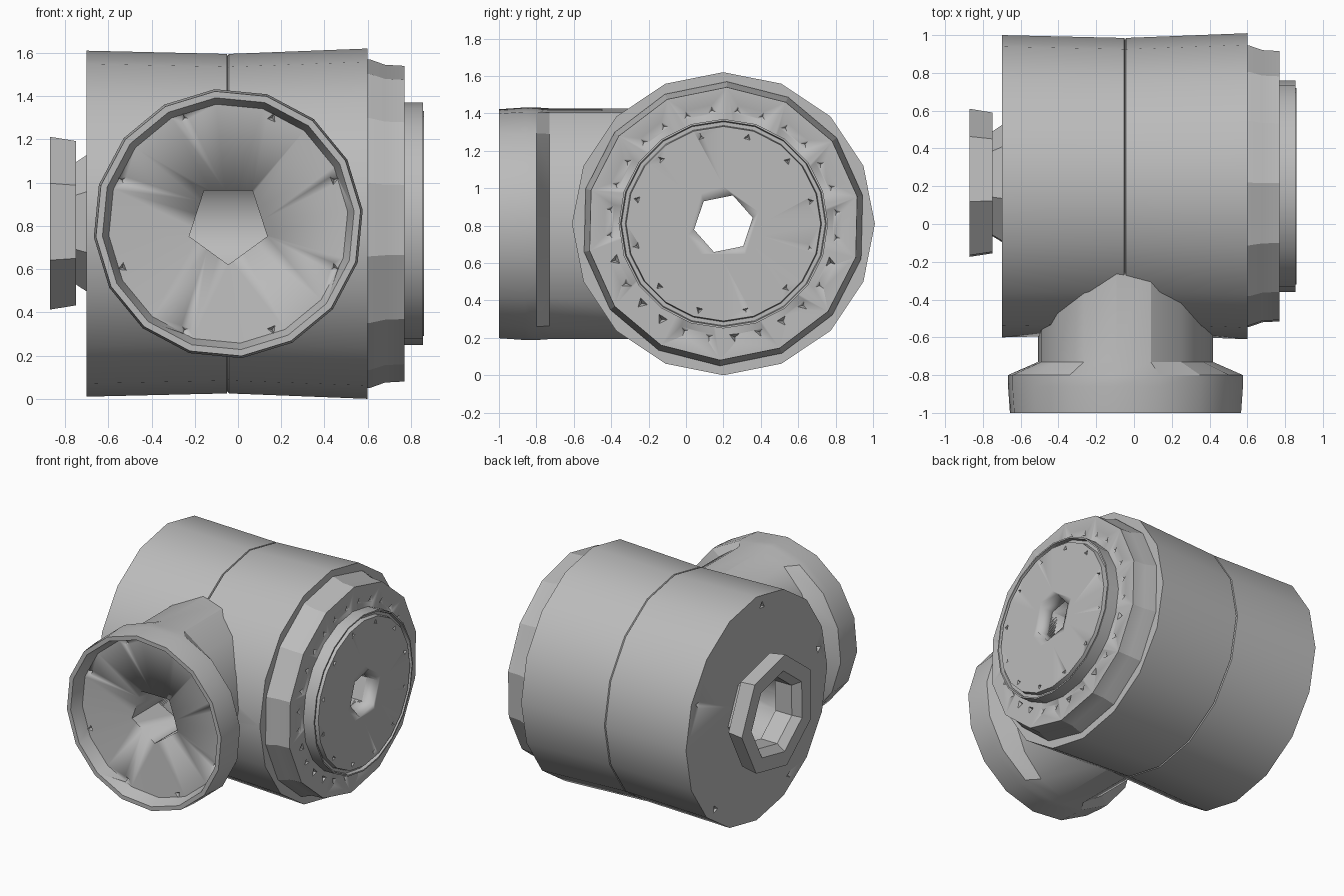
import bpy, bmesh
from math import cos, sin, pi, radians

cube = bpy.data.objects.get("Cube")
if cube:
    bpy.data.objects.remove(cube, do_unlink=True)

grey = bpy.data.materials.new("mid grey")
grey.use_nodes = True
colour = (0.5, 0.5, 0.5, 1)
grey.diffuse_color = colour
grey.node_tree.nodes["Principled BSDF"].inputs["Base Color"].default_value = colour

CZ = 0.81                             # height of both axes
CENTRE = {"x": 0.2, "y": -0.045}      # y of the barrel axis, x of the branch axis


def place(axis, a, r, ang, squash=1.0):
    """Point at distance a along an axis, at polar (r, ang) around it."""
    c = CENTRE[axis] + r * squash * cos(ang)
    z = CZ + r * sin(ang)
    return (a, c, z) if axis == "x" else (c, a, z)


def finish(name, bm, angle=28):
    bmesh.ops.recalc_face_normals(bm, faces=bm.faces)
    mesh = bpy.data.meshes.new(name)
    bm.to_mesh(mesh)
    bm.free()
    ob = bpy.data.objects.new(name, mesh)
    bpy.context.collection.objects.link(ob)
    mesh.materials.append(grey)
    bpy.ops.object.select_all(action="DESELECT")
    ob.select_set(True)
    bpy.context.view_layer.objects.active = ob
    bpy.ops.object.shade_smooth_by_angle(angle=radians(angle))
    return ob


def revolve(name, axis, profile, sides, phase=0.0, tube=False, angle=28):
    """Sweep (distance, radius[, squash]) around an axis; a tube closes on itself."""
    bm = bmesh.new()
    rings = []
    for a, r, *squash in profile:
        s = squash[0] if squash else 1.0
        rings.append([bm.verts.new(place(axis, a, r, phase + 2 * pi * i / sides, s))
                      for i in range(sides)])
    pairs = list(zip(rings, rings[1:]))
    if tube:
        pairs.append((rings[-1], rings[0]))
    else:
        bm.faces.new(rings[0])
        bm.faces.new(rings[-1])
    for p, q in pairs:
        for i in range(sides):
            j = (i + 1) % sides
            bm.faces.new((p[i], p[j], q[j], q[i]))
    return finish(name, bm, angle)


def cut(target, cutter):
    mod = target.modifiers.new(cutter.name, "BOOLEAN")
    mod.operation = "DIFFERENCE"
    mod.solver = "EXACT"
    mod.object = cutter
    cutter.hide_render = True
    cutter.hide_viewport = True
    cutter.display_type = "WIRE"


def pits(name, target, axis, face, inward, radius, count, size, phase=0.1):
    """Ring of small triangular notches sunk into an end face."""
    bm = bmesh.new()
    for k in range(count):
        ang = phase + 2 * pi * k / count
        d = size / radius
        spots = ((radius + size, ang), (radius - size * 0.6, ang + d), (radius - size * 0.6, ang - d))
        outer = [bm.verts.new(place(axis, face - inward * 0.01, r, t)) for r, t in spots]
        tip = bm.verts.new(place(axis, face + inward * size, radius, ang))
        bm.faces.new(outer)
        for i in range(3):
            bm.faces.new((outer[i], outer[(i + 1) % 3], tip))
    cut(target, finish(name, bm))


# Barrel: two slightly tapered halves meeting at a seam, hollow inside
barrel = revolve("barrel", "x", [
    (-0.70, 0.80), (-0.052, 0.785), (-0.048, 0.775), (-0.042, 0.785), (0.60, 0.81),
    (0.60, 0.26), (-0.70, 0.26)], 16, tube=True)

# Stepped end collar and the disc on top of it
collar = revolve("end_collar", "x", [
    (0.58, 0.76), (0.61, 0.76), (0.68, 0.735), (0.77, 0.73), (0.77, 0.20)], 14, 0.2, angle=20)
cap = revolve("end_cap", "x", [
    (0.72, 0.56), (0.855, 0.56), (0.855, 0.55), (0.83, 0.545), (0.83, 0.525),
    (0.86, 0.52), (0.86, 0.20)], 20)

# Faceted hub on the opposite end, open into the barrel
revolve("end_hub", "x", [
    (-0.69, 0.33), (-0.75, 0.29), (-0.75, 0.39), (-0.87, 0.41), (-0.87, 0.30),
    (-0.82, 0.25), (-0.69, 0.25)], 7, pi / 2 + 0.2, tube=True, angle=10)

# Front branch: narrow-sided neck, wide rim and a shallow dish
branch = revolve("front_branch", "y", [
    (-0.10, 0.62, 0.75), (-0.73, 0.62, 0.75), (-0.80, 0.625, 1), (-0.86, 0.625, 1),
    (-1.00, 0.615, 1), (-1.00, 0.585, 1), (-0.91, 0.555, 1), (-0.87, 0.10, 1)], 16, 0.1)

# Bores
cross_bore = revolve("cross_bore_cutter", "x", [(0.5, 0.16), (1.0, 0.16)], 6, 0.2)
front_bore = revolve("front_bore_cutter", "y", [(-1.1, 0.19), (0.1, 0.19)], 5, -pi / 2)
for part in (collar, cap):
    cut(part, cross_bore)
for part in (barrel, branch):
    cut(part, front_bore)

# Rings of notches
pits("collar_notch_cutter", collar, "x", 0.77, -1, 0.61, 28, 0.035)
pits("cap_notch_cutter", cap, "x", 0.86, -1, 0.48, 12, 0.025, 0.25)
pits("dish_notch_cutter", branch, "y", -0.905, 1, 0.53, 8, 0.025, pi / 8)
pits("barrel_notch_cutter", barrel, "x", -0.70, 1, 0.72, 5, 0.035, 0.4)
